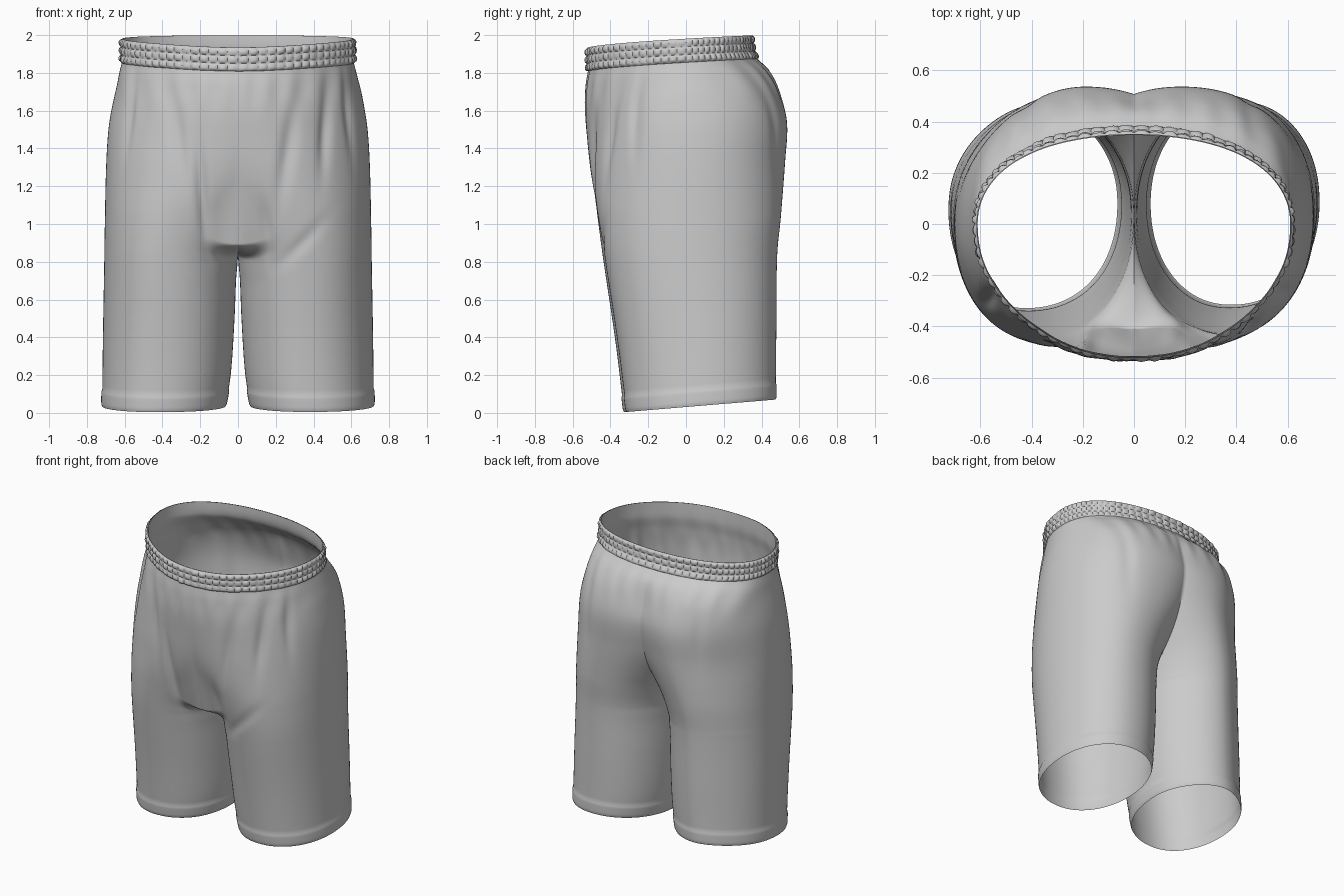
import bpy, bmesh, math, random

random.seed(4)
if "Cube" in bpy.data.objects:
    bpy.data.objects.remove(bpy.data.objects["Cube"])

# One plain cloth colour
cloth = bpy.data.materials.new("grey cloth")
cloth.use_nodes = True
grey = (0.6, 0.6, 0.6, 1)
cloth.diffuse_color = grey
cloth.node_tree.nodes["Principled BSDF"].inputs["Base Color"].default_value = grey
cloth.node_tree.nodes["Principled BSDF"].inputs["Roughness"].default_value = 0.9

# Height, outer half width, front depth, back depth, depth of the widest point
OUTLINE = [(0, .72, -.315, .47, .08), (.4, .715, -.365, .475, .06), (.8, .708, -.425, .48, .03),
           (1.0, .705, -.455, .50, .025), (1.3, .698, -.50, .525, .02), (1.5, .685, -.52, .535, .015),
           (1.65, .66, -.53, .50, .01), (1.78, .632, -.525, .44, .005),
           (1.87, .61, -.512, .36, 0), (2.0, .61, -.515, .345, 0)]
# Height, inner edge of each leg tube for its front and back half;
# below zero the tube is cut open along the centre seam
INNER = [(0, .07, .07), (.2, .038, .038), (.5, .018, .018), (.7, .01, .01), (.78, .003, .003),
         (.82, 0, 0), (.9, -.025, -.02), (1.0, -.08, -.06), (1.1, -.16, -.12),
         (1.3, -.40, -.25), (1.5, -.56, -.33), (1.7, -.60, -.36), (1.87, -.61, -.61),
         (2, -.61, -.61)]
CROTCH = .82
# Cloth folds: side, front or back, x, z, slant, width, length, depth
FOLDS = [(-1, -1, .19, 1.2, .08, .03, .25, -.025), (1, -1, .15, 1.0, -.1, .03, .15, -.012),
         (-1, -1, .32, 1.5, .1, .04, .25, -.015), (1, -1, .26, 1.4, .15, .04, .25, -.018),
         (1, -1, .46, 1.5, .05, .03, .2, -.02), (1, -1, .33, .92, .9, .05, .12, -.01),
         (-1, -1, .57, 1.6, -.1, .02, .2, -.015), (1, -1, .58, 1.6, -.1, .02, .2, -.015),
         (1, 1, .45, 1.5, 0, .04, .25, -.01), (-1, 1, .42, 1.55, 0, .04, .25, -.01)]


def lookup(table, z, col):
    """Smooth interpolation down one column of a table."""
    def slope(i):
        a, b = table[max(i - 1, 0)], table[min(i + 1, len(table) - 1)]
        return (b[col] - a[col]) / (b[0] - a[0])
    i = max(k for k in range(len(table) - 1) if table[k][0] <= z or k == 0)
    lo, hi = table[i], table[i + 1]
    if lo[col] == hi[col]:
        return lo[col]
    h = hi[0] - lo[0]
    t = min(max((z - lo[0]) / h, 0), 1)
    return (lo[col] * (1 + 2 * t) * (1 - t) ** 2 + hi[col] * t * t * (3 - 2 * t)
            + h * slope(i) * t * (1 - t) ** 2 + h * slope(i + 1) * t * t * (t - 1))


def smooth(v):
    v = min(max(v, 0), 1)
    return v * v * (3 - 2 * v)


FULLNESS = .95


def corner_change(side, u, z):
    """Squarer (negative) or rounder (positive) corners of the cross-section."""
    if u < 0:
        leg, waist = -.02, .06
    else:
        leg, waist = (0 if side > 0 else .13), -.04
    return (leg + (waist - leg) * smooth((z - 1.2) / .6)) * math.sin(math.pi * abs(u))


def power(v, exponent):
    return math.copysign(abs(v) ** exponent, v)


def fold_depth(side, face, x, z):
    total = 0
    for s, f, fx, fz, slant, width, length, depth in FOLDS:
        if s == side and f == face:
            across = (x - fx - slant * (z - fz)) / width
            total += depth * math.exp(-across ** 2 - ((z - fz) / length) ** 2)
    # Gathers fading out below the elastic
    total += .004 * math.sin(x * 47 + side) * math.exp(-((z - 1.74) / .1) ** 2)
    return total * smooth(x / .08)


def cloth_point(side, u, z, offset):
    """u runs -1 (front centre) to 0 (outer side) to 1 (back centre)."""
    outer, front, back, cy = (lookup(OUTLINE, z, c) for c in (1, 2, 3, 4))
    face = -1 if u < 0 else 1
    inner = max(lookup(INNER, z, 1 if u < 0 else 2), -outer)
    cx, rx = (outer + inner) / 2, (outer - inner) / 2
    end = math.pi
    if inner < 0:
        end = math.acos(-(cx / rx) ** (1 / FULLNESS))
    angle = u * end
    ry = cy - front if u < 0 else back - cy
    exponent = FULLNESS + corner_change(side, u, z)
    x = cx + rx * power(math.cos(angle), exponent)
    y = cy + ry * power(math.sin(angle), exponent)
    # Fullness of the front panel, overhanging the crotch
    if u < 0:
        pull = .92 * smooth((z - CROTCH - 1.5 * x * x) / .1) * math.exp(-(x / .18) ** 2)
        gap = front + .015 - y
        y -= (math.hypot(gap, .02) - gap) / 2 * pull
    # Legs turned slightly in opposite directions
    turn = .01 if side > 0 else -.022
    y += turn * smooth((x - .2) / .45) * smooth((1.9 - z) / .6)
    push = offset + fold_depth(side, face, x, z)
    at_centre = abs(u) > .9999 and inner < 0
    x = 0 if at_centre else x + push * math.cos(angle) * smooth(x / .02)
    y += push * math.sin(angle)
    # Slope the rows from the tilted hems to the tilted waist
    hem = .005 + .083 * (y + .315)
    rise = min(max((y + .53) / .9, 0), 1)
    top = 1.93 + .07 * rise ** .6
    t = (z - .03) / 1.94
    return side * x, y, hem + (top - hem) * t


def build(name, rows, columns, offset):
    bm = bmesh.new()
    for side in (1, -1):
        grid = [[bm.verts.new(cloth_point(side, u, z, offset(side, u, z)))
                 for u in columns] for z in rows]
        for low, high in zip(grid, grid[1:]):
            for j in range(len(columns) - 1):
                quad = [low[j], low[j + 1], high[j + 1], high[j]]
                bm.faces.new(quad[::side])
    bmesh.ops.remove_doubles(bm, verts=bm.verts, dist=.0012)
    mesh = bpy.data.meshes.new(name)
    bm.to_mesh(mesh)
    bm.free()
    mesh.materials.append(cloth)
    obj = bpy.data.objects.new(name, mesh)
    bpy.context.collection.objects.link(obj)
    bpy.ops.object.select_all(action="DESELECT")
    obj.select_set(True)
    bpy.context.view_layer.objects.active = obj
    bpy.ops.object.shade_smooth_by_angle(angle=math.radians(50))


def span(a, b, n):
    return [a + (b - a) * i / n for i in range(n + 1)]


HEM_TOP, BAND_LOW, TOP = .12, 1.845, 1.97


# Legs and seat as one cloth sheet, with a raised turned hem
def hem_offset(side, u, z):
    if z > HEM_TOP:
        return 0
    v = (z - .03) / (HEM_TOP - .03)
    return .005 * math.sqrt(max(0, 1 - (2 * v - 1) ** 4))


body_rows = (span(.03, HEM_TOP, 8) + span(HEM_TOP, CROTCH, 28)[1:]
             + span(CROTCH, .95, 24)[1:] + span(.95, TOP, 50)[1:])
build("shorts_body", body_rows, span(-1, 1, 140), hem_offset)

# Gathered elastic waistband with rows of irregular puckers
CHANNELS, PUCKERS = 3, 38
jitter = {(side, row): [random.uniform(.4, 1) for _ in range(PUCKERS + 1)]
          for side in (1, -1) for row in range(CHANNELS)}


def pucker(side, u, z):
    v = (z - BAND_LOW) / (TOP - BAND_LOW)
    row = min(int(v * CHANNELS), CHANNELS - 1)
    across = abs(math.sin(math.pi * CHANNELS * v)) ** .6
    place = (u + 1) / 2 * PUCKERS
    size = jitter[side, row][int(place)]
    along = abs(math.sin(math.pi * place)) ** .6
    edge = smooth(min(v, 1 - v) / .1)
    return .003 + .007 * edge + .013 * across * along * size


build("elastic_waistband", span(BAND_LOW, TOP, 18), span(-1, 1, PUCKERS * 6), pucker)
